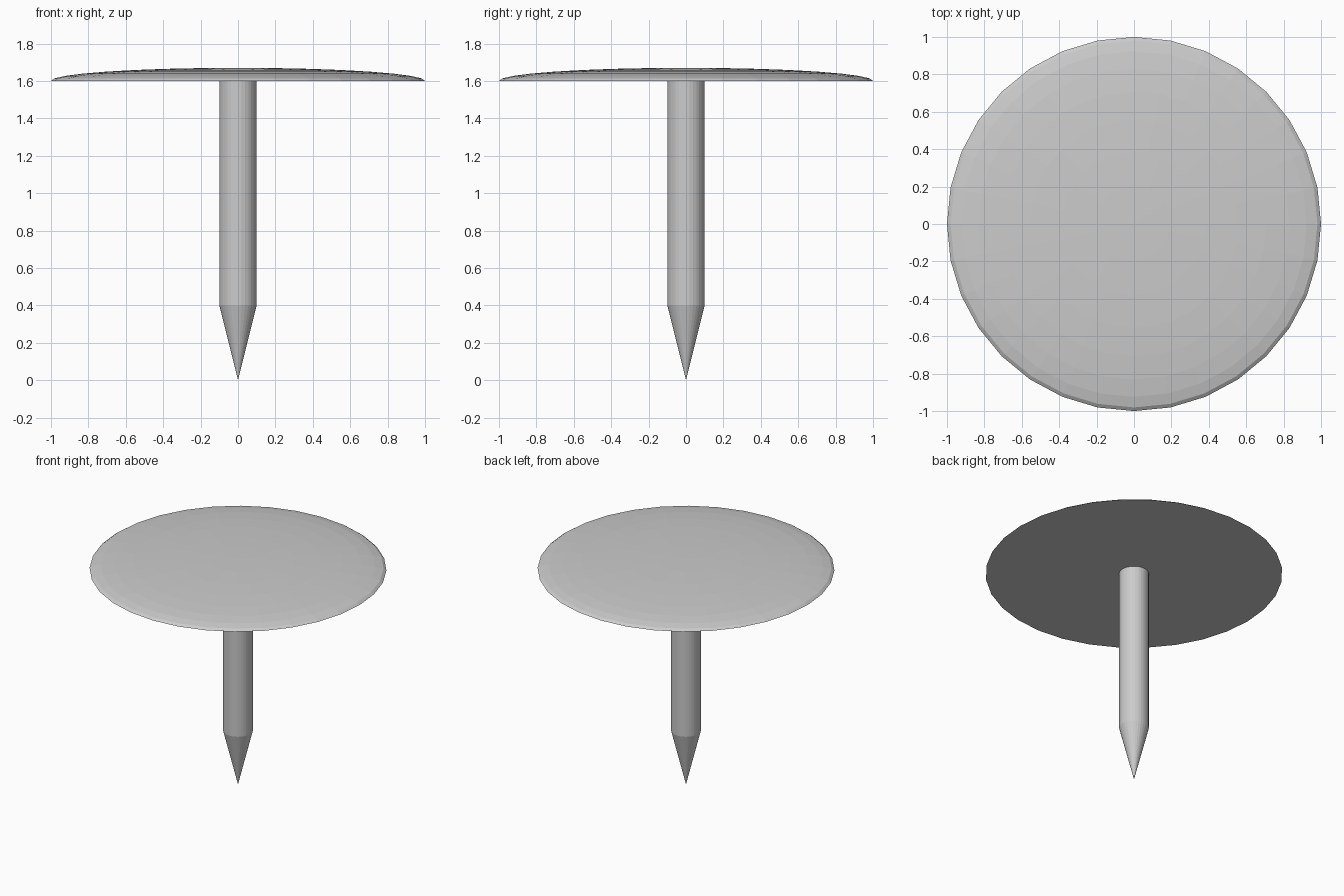
import bpy, bmesh
from math import sin, cos, pi

if "Cube" in bpy.data.objects:
    bpy.data.objects.remove(bpy.data.objects["Cube"])

SIDES = 32


def lathe(name, profile):
    """Revolve (radius, z) points, listed bottom to top, around the z axis."""
    bm = bmesh.new()
    rings = []
    for r, z in profile:
        if r < 1e-6:
            rings.append([bm.verts.new((0, 0, z))])
        else:
            rings.append([bm.verts.new((r * cos(2 * pi * i / SIDES),
                                        r * sin(2 * pi * i / SIDES), z))
                          for i in range(SIDES)])
    for low, high in zip(rings, rings[1:]):
        for i in range(SIDES):
            j = (i + 1) % SIDES
            if len(low) == 1:
                bm.faces.new((low[0], high[j], high[i]))
            elif len(high) == 1:
                bm.faces.new((low[i], low[j], high[0]))
            else:
                bm.faces.new((low[i], low[j], high[j], high[i]))
    # cap any open end
    if len(rings[0]) > 1:
        bm.faces.new(rings[0][::-1])
    if len(rings[-1]) > 1:
        bm.faces.new(rings[-1])
    bmesh.ops.recalc_face_normals(bm, faces=bm.faces)
    mesh = bpy.data.meshes.new(name)
    bm.to_mesh(mesh)
    bm.free()
    obj = bpy.data.objects.new(name, mesh)
    bpy.context.collection.objects.link(obj)
    return obj


# shallow domed head with a flat underside
lathe("head", [(cos(k * pi / 16), 1.6 + 0.07 * sin(k * pi / 16))
               for k in range(9)])

# straight shaft with a sharp conical point
lathe("pin", [(0, 0), (0.1, 0.4), (0.1, 1.6)])
